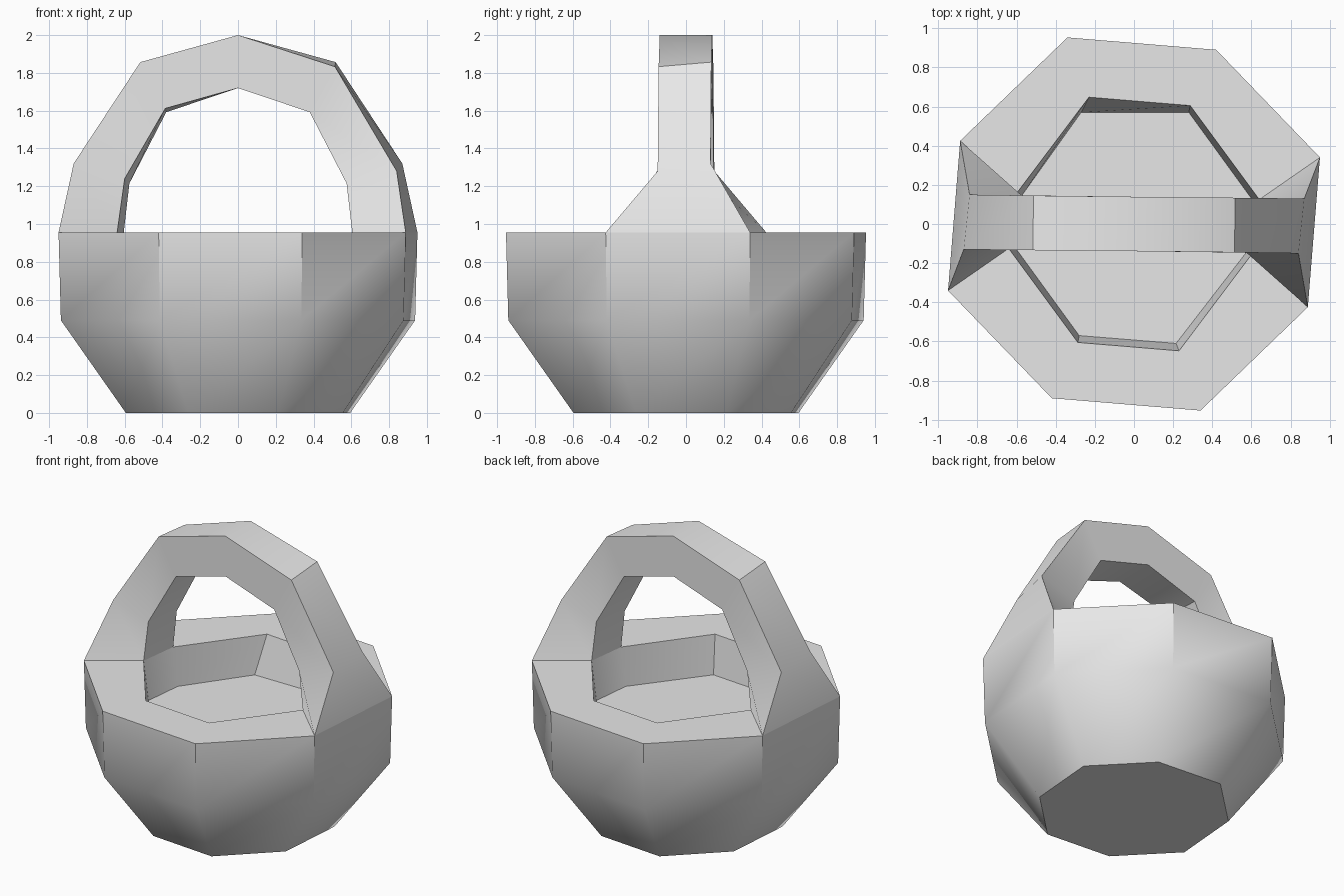
import bpy, bmesh, math

cube = bpy.data.objects.get("Cube")
if cube:
    bpy.data.objects.remove(cube, do_unlink=True)

grey = bpy.data.materials.new("plain_grey")
grey.use_nodes = True
grey.diffuse_color = (0.8, 0.8, 0.8, 1)
grey.node_tree.nodes["Principled BSDF"].inputs["Base Color"].default_value = (0.8, 0.8, 0.8, 1)

RIM = 0.955


def loft(name, rings):
    """Bridge equal-length loops of points and cap both ends."""
    bm = bmesh.new()
    loops = [[bm.verts.new(p) for p in ring] for ring in rings]
    n = len(loops[0])
    for a, b in zip(loops, loops[1:]):
        for i in range(n):
            j = (i + 1) % n
            bm.faces.new((a[i], a[j], b[j], b[i]))
    bm.faces.new(loops[0][::-1])
    bm.faces.new(loops[-1])
    bmesh.ops.recalc_face_normals(bm, faces=bm.faces)
    mesh = bpy.data.meshes.new(name)
    bm.to_mesh(mesh)
    bm.free()
    mesh.materials.append(grey)
    obj = bpy.data.objects.new(name, mesh)
    bpy.context.collection.objects.link(obj)
    bpy.ops.object.select_all(action="DESELECT")
    obj.select_set(True)
    bpy.context.view_layer.objects.active = obj
    bpy.ops.object.shade_smooth_by_angle(angle=math.radians(40))
    return obj


def half_turn(points):
    return [(-p[0], -p[1], *p[2:]) for p in points]


def ring(points, z, scale=1):
    return [(x * scale, y * scale, z) for x, y in points]


# Basket: tapered eight-sided bowl with a shallow well
outer = [(0.95, 0.34), (0.42, 0.89), (-0.34, 0.953), (-0.888, 0.425)]
outer += half_turn(outer)
inner = [(0.64, 0.125), (0.287, 0.605), (-0.23, 0.648), (-0.605, 0.15)]
inner += half_turn(inner)
floor = [(0.6, 0.13), (0.28, 0.57), (-0.27, 0.57), (-0.57, 0.15),
         (-0.6, -0.13), (-0.28, -0.57), (0.215, -0.61), (0.57, -0.15)]
loft("basket", [ring(outer, 0, 0.625), ring(outer, 0.49, 0.987), ring(outer, RIM),
                ring(inner, RIM), ring(floor, 0.69)])

# Handle: four-cornered section (outer back, outer front, inner front, inner back)
leg = [
    [(0.95, 0.34, RIM), (0.888, -0.425, RIM), (0.605, -0.15, RIM), (0.64, 0.125, RIM)],
    [(0.87, 0.13, 1.32), (0.84, -0.15, 1.28), (0.575, -0.147, 1.215), (0.6, 0.13, 1.24)],
    [(0.517, 0.134, 1.857), (0.513, -0.145, 1.833), (0.38, -0.144, 1.592), (0.385, 0.134, 1.612)],
]
apex = [(0, 0.139, 2), (0, -0.139, 2), (0, -0.139, 1.72), (0, 0.139, 1.72)]
other = [[s[1], s[0], s[3], s[2]] for s in map(half_turn, reversed(leg))]
loft("handle", leg + [apex] + other)
